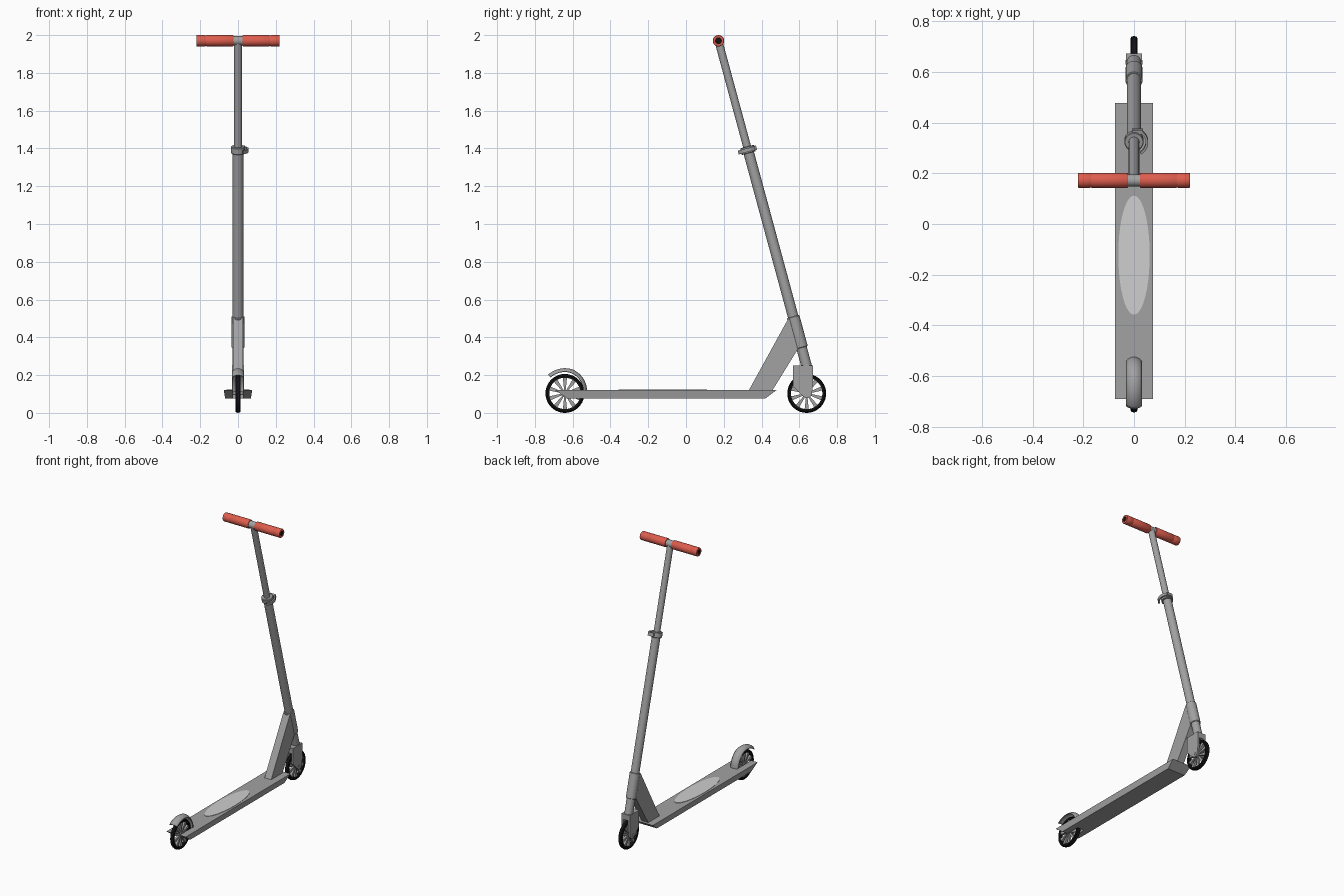
import bpy, bmesh, math
from mathutils import Matrix, Vector

if "Cube" in bpy.data.objects:
    bpy.data.objects.remove(bpy.data.objects["Cube"])


def material(name, rgb):
    m = bpy.data.materials.new(name)
    m.diffuse_color = (*rgb, 1)
    m.use_nodes = True
    m.node_tree.nodes["Principled BSDF"].inputs["Base Color"].default_value = m.diffuse_color
    return m


GREY = material("metal grey", (0.36, 0.36, 0.36))
PALE = material("pale grey", (0.62, 0.62, 0.62))
RED = material("grip red", (0.72, 0.11, 0.075))
BLACK = material("tyre black", (0.006, 0.006, 0.006))

# local (u, v, w) -> world (w, u, v): outlines in side view, extruded along x
SIDE = Matrix(((0, 0, 1, 0), (1, 0, 0, 0), (0, 1, 0, 0), (0, 0, 0, 1)))
TILT = math.atan(0.271)


def steer(z):
    """Frame on the tilted steering axis at height z."""
    return Matrix.Translation((0, 0.172 + (1.968 - z) * 0.271, z)) @ Matrix.Rotation(TILT, 4, 'X')


def finish(name, bm, mat, smooth=True):
    bmesh.ops.recalc_face_normals(bm, faces=bm.faces)
    me = bpy.data.meshes.new(name)
    bm.to_mesh(me)
    bm.free()
    me.materials.append(mat)
    ob = bpy.data.objects.new(name, me)
    bpy.context.collection.objects.link(ob)
    if smooth:
        bpy.ops.object.select_all(action='DESELECT')
        ob.select_set(True)
        bpy.context.view_layer.objects.active = ob
        bpy.ops.object.shade_smooth_by_angle(angle=math.radians(35))
    return ob


def loft(bm, bottom, top):
    """Closed solid between two matching outlines of 3D points."""
    a = [bm.verts.new(p) for p in bottom]
    b = [bm.verts.new(p) for p in top]
    n = len(a)
    bm.faces.new(a[::-1])
    bm.faces.new(b)
    for i in range(n):
        bm.faces.new((a[i], a[(i + 1) % n], b[(i + 1) % n], b[i]))


def extrude(name, pts, h0, h1, mat, mx=SIDE, smooth=False):
    bm = bmesh.new()
    loft(bm, [mx @ Vector((u, v, h0)) for u, v in pts], [mx @ Vector((u, v, h1)) for u, v in pts])
    return finish(name, bm, mat, smooth)


def lathe(name, profile, mat, mx, n=32, closed=False):
    """Spin (radius, height) points round local z; open profiles get end caps."""
    bm = bmesh.new()
    rings = [[bm.verts.new(mx @ Vector((r * math.cos(t), r * math.sin(t), h)))
              for t in (2 * math.pi * i / n for i in range(n))] for r, h in profile]
    pairs = list(zip(rings, rings[1:]))
    if closed:
        pairs.append((rings[-1], rings[0]))
    else:
        bm.faces.new(rings[0][::-1])
        bm.faces.new(rings[-1])
    for a, b in pairs:
        for i in range(n):
            j = (i + 1) % n
            bm.faces.new((a[i], a[j], b[j], b[i]))
    return finish(name, bm, mat)


def mirror_x(ob):
    ob.modifiers.new("mirror", 'MIRROR')


# Deck: forked rear end, bevelled under the edges
def deck_outline(w, back, front, z):
    half = [(w, front), (w, back), (0.026, back), (0.026, -0.53)]
    return [(x, y, z) for x, y in half] + [(-x, y, z) for x, y in half[::-1]]


bm = bmesh.new()
loft(bm, deck_outline(0.068, -0.63, 0.42, 0.076), deck_outline(0.075, -0.69, 0.478, 0.12))
finish("deck", bm, GREY, False)

# Oval grip pad
oval = [(0.062 * math.cos(t), -0.123 + 0.235 * math.sin(t))
        for t in (2 * math.pi * i / 40 for i in range(40))]
extrude("deck_pad", oval, 0.118, 0.1225, PALE, Matrix())

# Brace from deck to head tube
extrude("brace", [(0.33, 0.115), (0.455, 0.115), (0.595, 0.342), (0.585, 0.5), (0.543, 0.502)],
        -0.026, 0.026, GREY)

# Steering column
def tube(name, z0, z1, r, mat=GREY):
    c = 0.003
    L = (z1 - z0) / math.cos(TILT)
    lathe(name, [(r - c, 0), (r, c), (r, L - c), (r - c, L)], mat, steer(z0))


tube("head_tube", 0.345, 0.51, 0.034)
tube("lower_column", 0.22, 1.39, 0.028)
tube("upper_column", 1.38, 1.965, 0.021)

# Height clamp with lug and quick lever
tube("clamp_collar", 1.375, 1.41, 0.038)
clamp = steer(1.392)
extrude("clamp_lug", [(-0.008, 0.03), (0.036, 0.03), (0.036, 0.047), (-0.008, 0.047)],
        -0.012, 0.012, GREY, clamp)
arc = [math.radians(a) for a in range(50, -61, -10)]
lever = [(0.056 * math.cos(t), 0.056 * math.sin(t) - 0.005) for t in arc]
lever += [(0.046 * math.cos(t), 0.046 * math.sin(t) - 0.005) for t in arc[::-1]]
extrude("clamp_lever", lever, -0.01, 0.01, GREY, clamp, True)

# Handlebar, grips and black grip ends
BAR = Matrix.Translation((0, 0.172, 1.97)) @ SIDE
lathe("handlebar", [(0.024, -0.1), (0.024, 0.1)], GREY, BAR)
mirror_x(lathe("grips", [(0.018, 0.024), (0.028, 0.024), (0.03, 0.027), (0.03, 0.165), (0.0285, 0.168),
                         (0.0285, 0.172), (0.03, 0.175), (0.03, 0.217), (0.028, 0.221), (0.018, 0.221)],
               RED, BAR, closed=True))
mirror_x(lathe("grip_ends", [(0.0185, 0.2), (0.0185, 0.2195)], BLACK, BAR))

# Front fork: crown and two legs
extrude("fork_crown", [(0.567, 0.213), (0.672, 0.213), (0.672, 0.252), (0.567, 0.252)],
        -0.032, 0.032, GREY)
mirror_x(extrude("fork_legs", [(0.567, 0.214), (0.567, 0.14), (0.615, 0.092), (0.63, 0.08), (0.652, 0.08),
                               (0.665, 0.095), (0.672, 0.14), (0.672, 0.214)], 0.019, 0.032, GREY))

# Wheels: tyre, hub with flared spokes, axle
for label, y in (("front", 0.639), ("rear", -0.641)):
    mx = Matrix.Translation((0, y, 0.103)) @ SIDE
    lathe(label + "_tyre", [(0.083, -0.012), (0.094, -0.014), (0.1, -0.01), (0.103, 0),
                            (0.1, 0.01), (0.094, 0.014), (0.083, 0.012)], BLACK, mx, 40, True)
    lathe(label + "_hub", [(0.02, -0.014), (0.02, 0.014)], GREY, mx, 24)
    lathe(label + "_axle", [(0.009, -0.034), (0.009, 0.034)], GREY, mx, 16)
    bm = bmesh.new()
    spoke = [(0.016, -0.004), (0.085, -0.011), (0.085, 0.011), (0.016, 0.004)]
    for i in range(10):
        turn = mx @ Matrix.Rotation(2 * math.pi * (i + 0.5) / 10, 4, 'Z')
        loft(bm, [turn @ Vector((u, v, -0.008)) for u, v in spoke],
             [turn @ Vector((u, v, 0.008)) for u, v in spoke])
    finish(label + "_spokes", bm, GREY, False)

# Rear mudguard: arched section swept round the wheel, tail flicked out
bm = bmesh.new()
rows = []
for i in range(25):
    s = i / 24
    a = math.radians(-2 + 134 * s)
    r = 0.113 + 0.018 * min(1, s * 1.8)
    rows.append([])
    for k in range(9):
        q = (k - 4) / 4
        rr = r - 0.016 * q * q
        rows[-1].append(bm.verts.new((0.03 * q, -0.641 + rr * math.cos(a), 0.103 + rr * math.sin(a))))
for p, q in zip(rows, rows[1:]):
    for k in range(8):
        bm.faces.new((p[k], p[k + 1], q[k + 1], q[k]))
guard = finish("rear_mudguard", bm, GREY)
solid = guard.modifiers.new("thickness", 'SOLIDIFY')
solid.thickness = 0.005
solid.offset = 0
